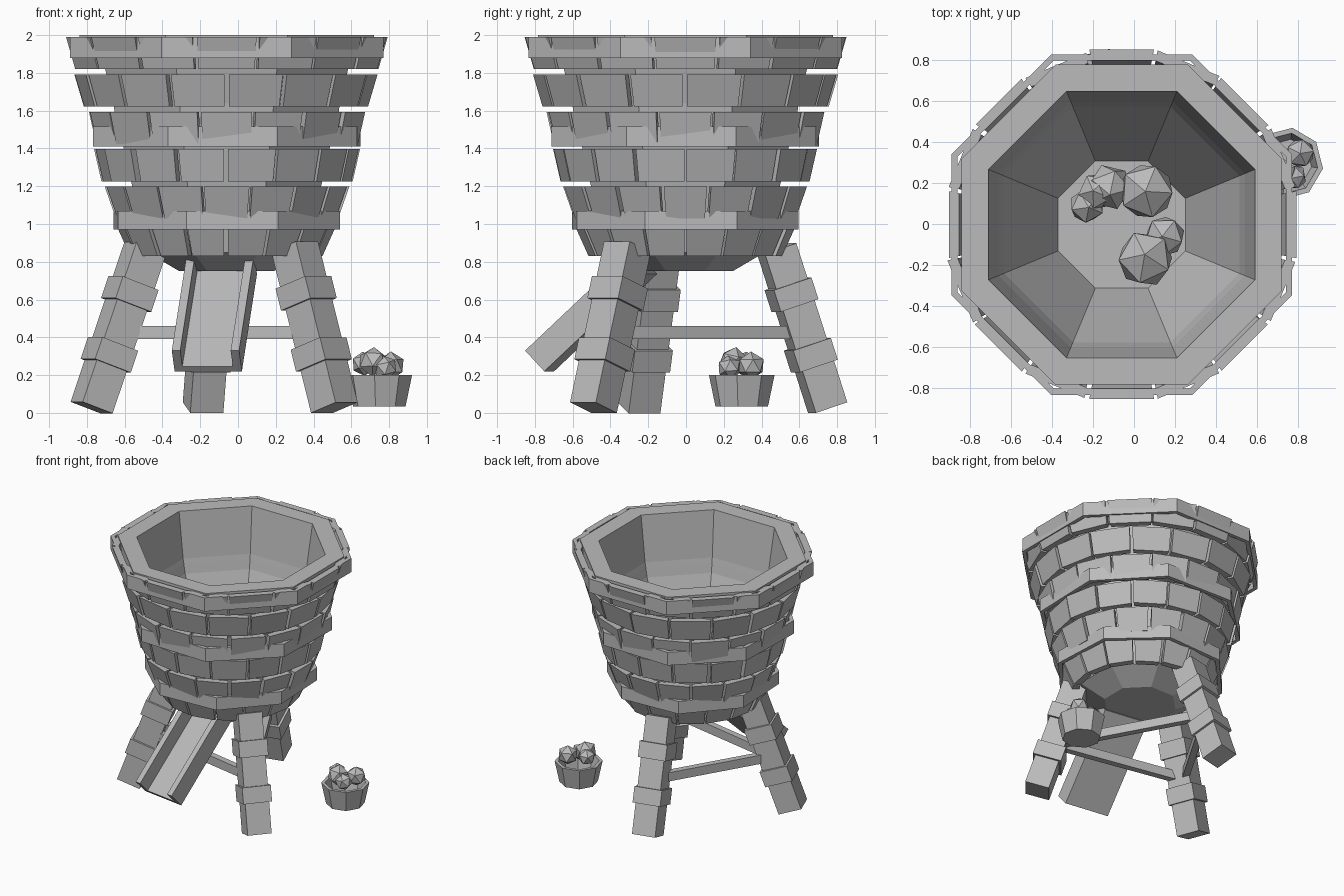
import bpy, bmesh, math, random
from mathutils import Vector, Matrix

if "Cube" in bpy.data.objects:
    bpy.data.objects.remove(bpy.data.objects["Cube"])

random.seed(4)
CX, CY = -0.06, -0.003          # axis of the big tub
gray = bpy.data.materials.new("plain gray")
gray.diffuse_color = (0.5, 0.5, 0.5, 1)
gray.use_nodes = True
gray.node_tree.nodes["Principled BSDF"].inputs["Base Color"].default_value = gray.diffuse_color


def finish(name, bm):
    bmesh.ops.recalc_face_normals(bm, faces=bm.faces)
    me = bpy.data.meshes.new(name)
    bm.to_mesh(me)
    bm.free()
    ob = bpy.data.objects.new(name, me)
    me.materials.append(gray)
    bpy.context.collection.objects.link(ob)
    return ob


def lathe(name, profile, cx, cy, closed, n=8, turn=0.0):
    """Octagonal lathe; profile is (apothem, z)."""
    bm = bmesh.new()
    k = 1 / math.cos(math.pi / n)
    rings = []
    for r, z in profile:
        ring = []
        for i in range(n):
            a = 2 * math.pi * (i + 0.5) / n + turn
            ring.append(bm.verts.new((cx + r * k * math.cos(a), cy + r * k * math.sin(a), z)))
        rings.append(ring)
    pairs = list(zip(rings, rings[1:]))
    if closed:
        pairs.append((rings[-1], rings[0]))
    else:
        bm.faces.new(rings[0])
        bm.faces.new(rings[-1])
    for a, b in pairs:
        for i in range(n):
            j = (i + 1) % n
            bm.faces.new((a[i], a[j], b[j], b[i]))
    return finish(name, bm)


def extrude_between(bm, p0, p1, section):
    """Sweep a cross-section (side, up) straight from p0 to p1."""
    p0, p1 = Vector(p0), Vector(p1)
    d = (p1 - p0).normalized()
    side = d.cross(Vector((0, 0, 1))).normalized()
    up = side.cross(d)
    ends = [[bm.verts.new(p + side * s + up * u) for s, u in section] for p in (p0, p1)]
    bm.faces.new(ends[0])
    bm.faces.new(ends[1])
    n = len(section)
    for i in range(n):
        j = (i + 1) % n
        bm.faces.new((ends[0][i], ends[0][j], ends[1][j], ends[1][i]))


def rect(w, h):
    return [(-w / 2, -h / 2), (w / 2, -h / 2), (w / 2, h / 2), (-w / 2, h / 2)]


# Inner bowl with a wide lip
lathe("tub_bowl", [(0.31, 0.86), (0.59, 1.57), (0.65, 2.0), (0.78, 2.0), (0.78, 1.93),
                   (0.66, 1.89), (0.59, 1.6), (0.5, 1.2), (0.42, 0.85), (0.25, 0.75)],
      CX, CY, False)

# Six rows of wall blocks, sixteen per row, staggered
curve = [(0.83, 0.50), (1.0, 0.575), (1.2, 0.645), (1.4, 0.69), (1.6, 0.735), (1.79, 0.79), (2.0, 0.85)]


def radius(z):
    for (z0, r0), (z1, r1) in zip(curve, curve[1:]):
        if z <= z1:
            return r0 + (r1 - r0) * (z - z0) / (z1 - z0)
    return curve[-1][1]


for row in range(6):
    bm = bmesh.new()
    z0 = 0.83 + 0.198 * row
    z1 = z0 + 0.17
    for i in range(16):
        a = 2 * math.pi * (i + 0.5 * ((row + 1) % 2)) / 16
        c, s = math.cos(a), math.sin(a)
        jit = random.uniform(-0.008, 0.006)
        gap = random.uniform(0.005, 0.016)
        verts = []
        for z in (z0, z1):
            r = radius(z) + jit
            for rr, sg in ((r, -1), (r, 1), (r - 0.05, 1), (r - 0.05, -1)):
                t = sg * (rr * math.tan(math.pi / 16) - gap)
                verts.append(bm.verts.new((CX + rr * c - t * s, CY + rr * s + t * c, z)))
        for f in ((0, 1, 2, 3), (4, 5, 6, 7), (0, 1, 5, 4), (1, 2, 6, 5), (2, 3, 7, 6), (3, 0, 4, 7)):
            bm.faces.new([verts[k] for k in f])
    finish(f"wall_row_{row + 1}", bm)

# Three octagonal hoops
for name, r, z0, z1, turn in (("lower_hoop", 0.588, 0.97, 1.07, 0.05),
                              ("middle_hoop", 0.70, 1.41, 1.515, -0.03),
                              ("top_hoop", 0.83, 1.88, 1.99, 0.0)):
    lathe(name, [(r - 0.03, z0), (r, z0), (r, z1), (r - 0.03, z1)], CX, CY, True, turn=turn)

# Three splayed legs, each with two cuffs
legs = {"right": ((0.51, -0.49, 0.028), (0.30, -0.31, 0.88)),
        "left": ((-0.775, -0.25, 0.028), (-0.49, -0.14, 0.875)),
        "back": ((-0.185, 0.75, 0.028), (-0.12, 0.48, 0.87))}
for name, (foot, top) in legs.items():
    foot, top = Vector(foot), Vector(top)
    bm = bmesh.new()
    extrude_between(bm, foot, top, rect(0.18, 0.18))
    finish(f"{name}_leg", bm)
    bm = bmesh.new()
    for t in (0.33, 0.71):
        extrude_between(bm, foot.lerp(top, t - 0.068), foot.lerp(top, t + 0.068), rect(0.215, 0.215))
    finish(f"{name}_leg_cuffs", bm)

# Braces joining the legs
bm = bmesh.new()
mid = [Vector(f).lerp(Vector(t), 0.47) for f, t in legs.values()]
for i in range(3):
    p, q = mid[i].copy(), mid[(i + 1) % 3].copy()
    p.z = q.z = 0.425
    extrude_between(bm, p, q, rect(0.05, 0.07))
finish("leg_braces", bm)

# Sloping outlet chute with raised sides
bm = bmesh.new()
w, e, h = 0.18, 0.135, 0.075
extrude_between(bm, (-0.165, -0.775, 0.275), (-0.085, -0.23, 0.79),
                [(-w, -h), (w, -h), (w, h), (e, h), (e, -h + 0.035), (-e, -h + 0.035), (-e, h), (-w, h)])
finish("chute", bm)

# Small pail beside the legs
PX, PY = 0.748, 0.295
lathe("pail", [(0.11, 0.07), (0.138, 0.2), (0.162, 0.2), (0.13, 0.035)], PX, PY, False, turn=0.25)


# Round fruit in the pail and in the tub
def fruit(name, items):
    bm = bmesh.new()
    for x, y, z, r in items:
        m = Matrix.Translation((x, y, z)) @ Matrix.Rotation(random.uniform(0, 6), 4, 'Z') \
            @ Matrix.Rotation(random.uniform(0, 0.4), 4, 'X')
        bmesh.ops.create_icosphere(bm, subdivisions=1, radius=r, matrix=m)
    finish(name, bm)


fruit("pail_fruit", [(0.715, 0.25, 0.27, 0.08), (0.81, 0.345, 0.25, 0.075),
                     (0.665, 0.31, 0.26, 0.065), (0.78, 0.23, 0.24, 0.065)])
fruit("tub_fruit", [(-0.23, 0.09, 0.95, 0.09), (-0.18, 0.16, 0.98, 0.095), (-0.12, 0.18, 0.97, 0.115),
                    (0.06, 0.16, 1.0, 0.145), (0.055, -0.17, 1.0, 0.145), (0.15, -0.06, 0.96, 0.105)])
